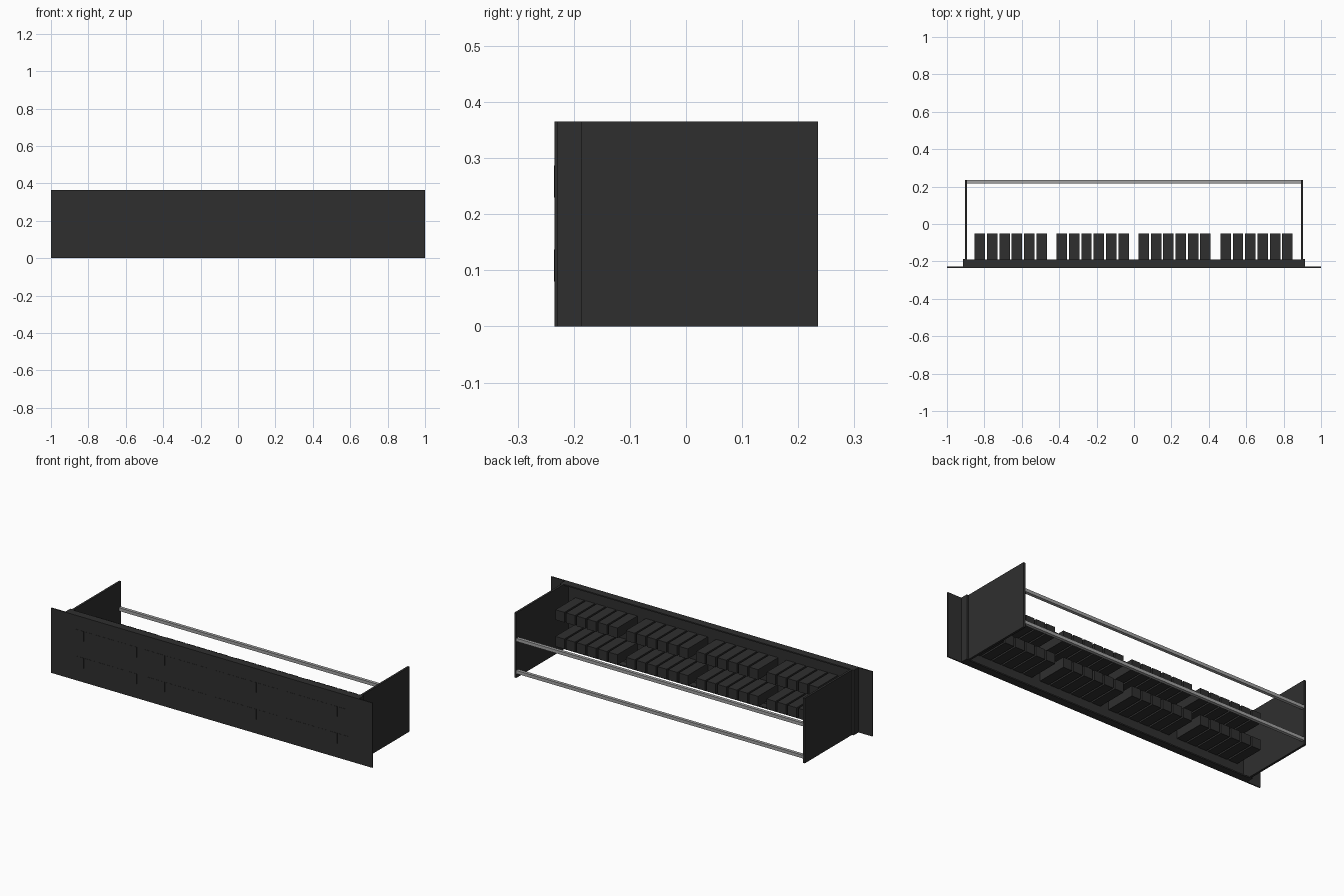
import bpy

default = bpy.data.objects.get("Cube")
if default:
    bpy.data.objects.remove(default, do_unlink=True)


def material(name, grey):
    mat = bpy.data.materials.new(name)
    mat.use_nodes = True
    colour = (grey, grey, grey, 1)
    mat.diffuse_color = colour
    mat.node_tree.nodes["Principled BSDF"].inputs["Base Color"].default_value = colour
    return mat


black = material("black_metal", 0.028)
silver = material("silver_metal", 0.36)


def box(name, xs, ys, zs, mat):
    """Box spanning the given low and high limits on each axis."""
    spans = (xs, ys, zs)
    bpy.ops.mesh.primitive_cube_add(size=1)
    obj = bpy.context.object
    obj.name = name
    for v in obj.data.vertices:
        v.co = [lo if c < 0 else hi for c, (lo, hi) in zip(v.co, spans)]
    obj.data.materials.append(mat)
    return obj


HEIGHT = 0.365
FRONT, BACK = -0.234, 0.235
PANEL_BACK = -0.228
FLANGE_BACK = -0.19

# Front panel with folded top and bottom flanges
box("front_panel", (-1, 1), (FRONT, PANEL_BACK), (0, HEIGHT), black)
for name, low in (("bottom_flange", 0), ("top_flange", HEIGHT - 0.007)):
    box(name, (-0.9, 0.9), (PANEL_BACK, FLANGE_BACK), (low, low + 0.007), black)

# Side plates and the brackets that join them to the panel
for side, sign in (("left", 1), ("right", -1)):
    box(side + "_side_plate", sorted((sign * 0.892, sign * 0.904)),
        (PANEL_BACK, BACK), (0, HEIGHT), black)
    box(side + "_bracket", sorted((sign * 0.904, sign * 0.914)),
        (PANEL_BACK, -0.186), (0, HEIGHT), black)

# Rear tie bars
for name, z in (("lower_tie_bar", 0.033), ("upper_tie_bar", 0.214)):
    box(name, (-0.893, 0.893), (0.216, 0.234), (z - 0.009, z + 0.009), silver)

# Two rows of sockets, four groups of six in each
for row, z in (("lower", 0.08), ("upper", 0.23)):
    for group in range(4):
        for i in range(6):
            x = -0.852 + group * 0.438 + i * 0.066
            box(f"{row}_socket_{group * 6 + i + 1}", (x, x + 0.056),
                (-0.235, -0.05), (z, z + 0.057), black)
